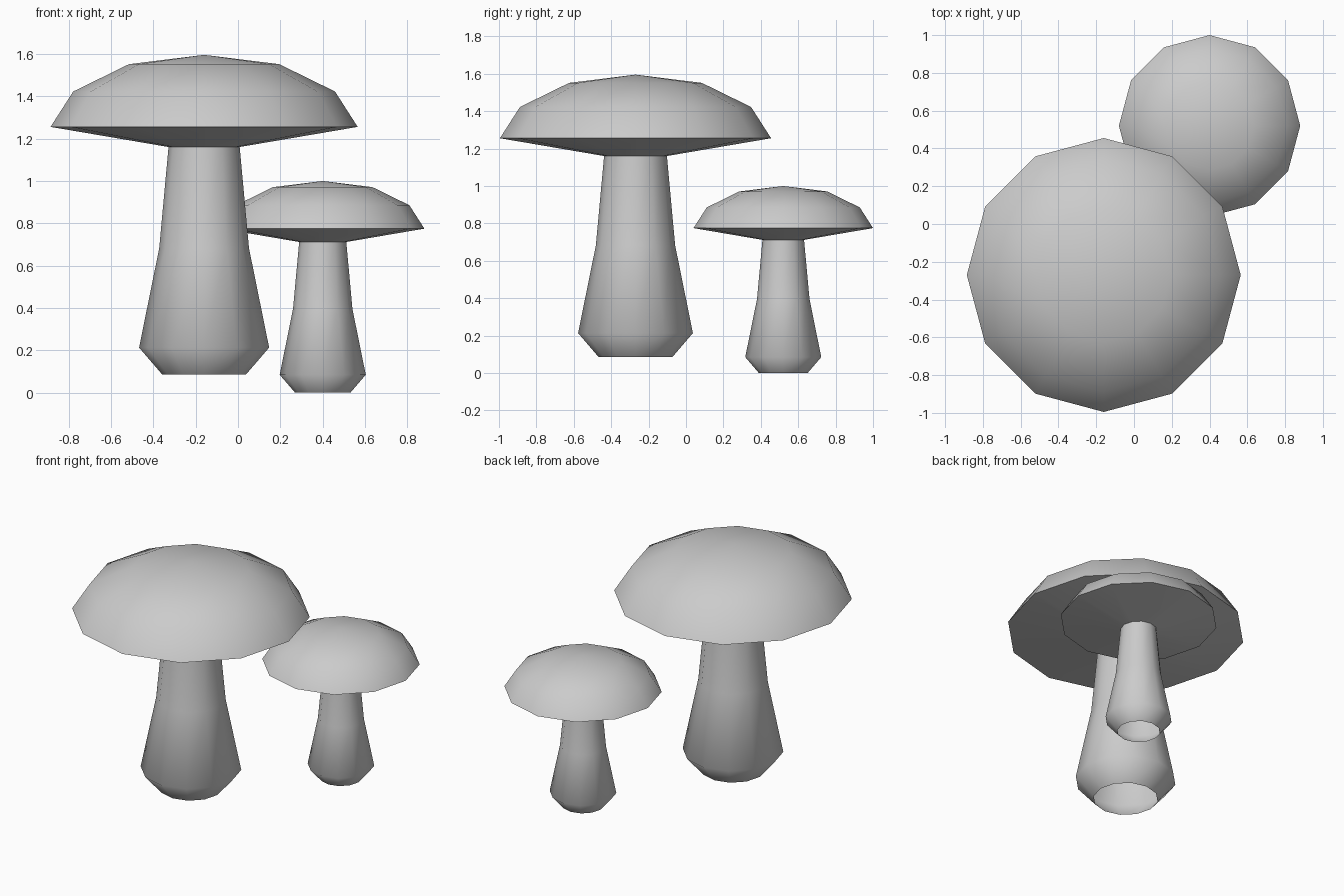
import bpy, bmesh
from math import cos, sin, pi, radians

if "Cube" in bpy.data.objects:
    bpy.data.objects.remove(bpy.data.objects["Cube"])

SIDES = 12
# (radius, height) profiles of the large mushroom, measured from its base
STEM = [(0.197, 0.0), (0.307, 0.128), (0.212, 0.597), (0.168, 1.075)]
CAP = [(0.168, 1.075), (0.725, 1.17), (0.618, 1.337), (0.355, 1.466), (0, 1.51)]


def lathe(name, profile, location, scale):
    """Revolve an open profile into a 12-sided shell."""
    bm = bmesh.new()
    rings = []
    for r, z in profile:
        n = SIDES if r > 0 else 1
        rings.append([bm.verts.new((r * cos(2 * pi * i / SIDES) * scale,
                                    r * sin(2 * pi * i / SIDES) * scale,
                                    z * scale)) for i in range(n)])
    for low, high in zip(rings, rings[1:]):
        for i in range(SIDES):
            j = (i + 1) % SIDES
            if len(high) == 1:
                bm.faces.new((low[i], low[j], high[0]))
            else:
                bm.faces.new((low[i], low[j], high[j], high[i]))
    mesh = bpy.data.meshes.new(name)
    bm.to_mesh(mesh)
    bm.free()
    obj = bpy.data.objects.new(name, mesh)
    obj.location = location
    bpy.context.collection.objects.link(obj)
    bpy.ops.object.select_all(action='DESELECT')
    obj.select_set(True)
    bpy.context.view_layer.objects.active = obj
    bpy.ops.object.shade_smooth_by_angle(angle=radians(65))


# Large mushroom in front, smaller copy behind; stems are open at the base
for label, loc, scale in (("large", (-0.16, -0.27, 0.085), 1.0),
                          ("small", (0.4, 0.52, 0.0), 0.662)):
    lathe(label + "_stem", STEM, loc, scale)
    lathe(label + "_cap", CAP, loc, scale)
